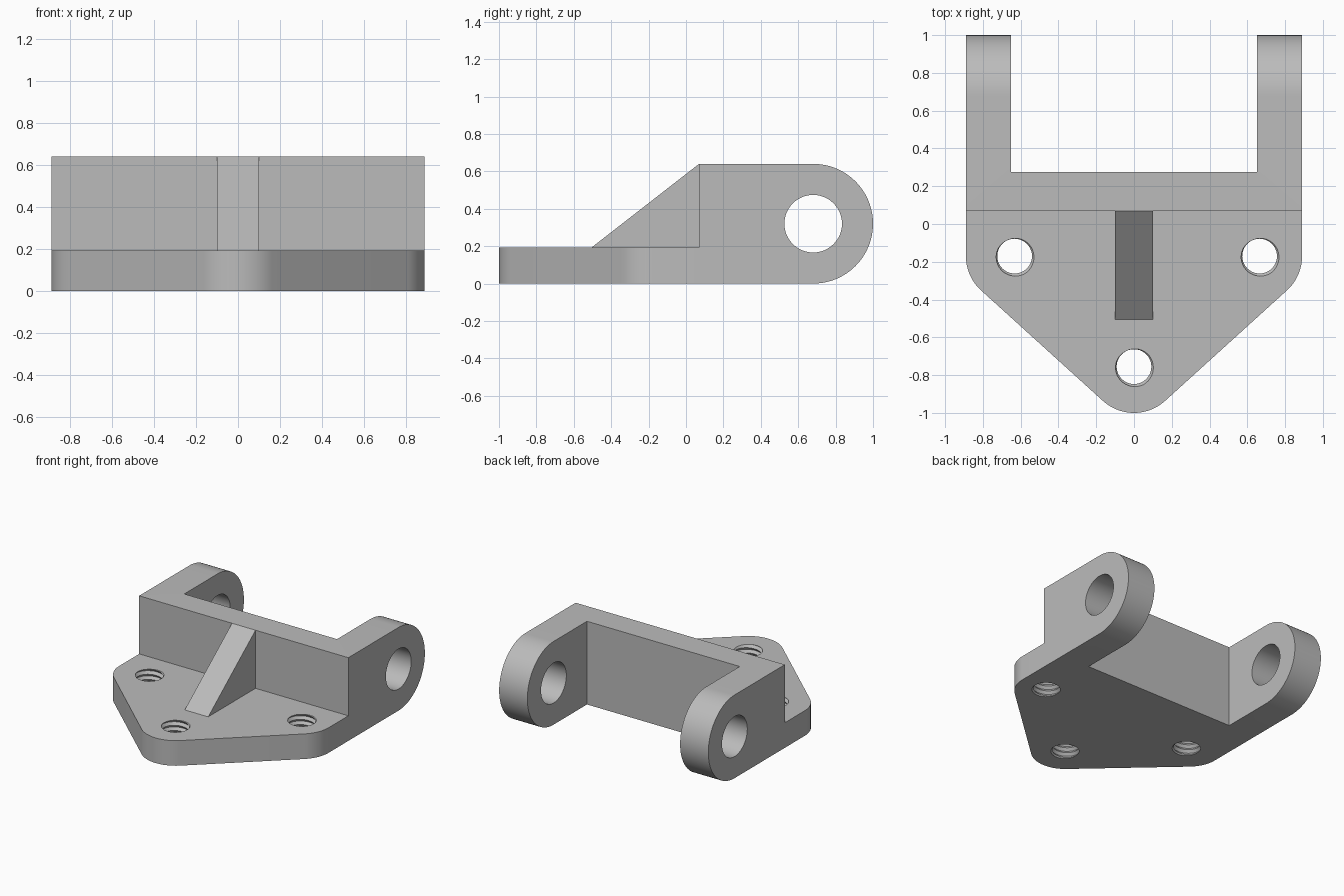
import bpy, bmesh
from math import cos, sin, pi, atan2
from mathutils import Vector

cube = bpy.data.objects.get("Cube")
if cube:
    bpy.data.objects.remove(cube, do_unlink=True)

grey = bpy.data.materials.new("light grey metal")
grey.use_nodes = True
colour = (0.5, 0.5, 0.5, 1)
grey.diffuse_color = colour
grey.node_tree.nodes["Principled BSDF"].inputs["Base Color"].default_value = colour


def finish(name, bm):
    bmesh.ops.recalc_face_normals(bm, faces=bm.faces[:])
    mesh = bpy.data.meshes.new(name)
    bm.to_mesh(mesh)
    bm.free()
    mesh.materials.append(grey)
    obj = bpy.data.objects.new(name, mesh)
    bpy.context.collection.objects.link(obj)
    return obj


def prism(name, outline, axis, low, high):
    """Extrude a closed 2D outline along x (outline is y, z) or z (outline is x, y)."""
    bm = bmesh.new()
    place = (lambda a, b: (low, a, b)) if axis == "x" else (lambda a, b: (a, b, low))
    face = bm.faces.new([bm.verts.new(place(a, b)) for a, b in outline])
    made = bmesh.ops.extrude_face_region(bm, geom=[face])["geom"]
    shift = Vector((high - low, 0, 0)) if axis == "x" else Vector((0, 0, high - low))
    bmesh.ops.translate(bm, vec=shift, verts=[v for v in made if isinstance(v, bmesh.types.BMVert)])
    return finish(name, bm)


def arc(cx, cy, r, start, end, steps):
    return [(cx + r * cos(start + (end - start) * i / steps),
             cy + r * sin(start + (end - start) * i / steps)) for i in range(steps + 1)]


def threaded_cutter(x, y, minor=0.092, major=0.108, pitch=0.04, sides=40, rows=17):
    """Closed screw-shaped solid: ridge and groove rows wind up one helix."""
    bm = bmesh.new()
    grid = []
    for j in range(rows):
        r = major if j % 2 else minor
        grid.append([bm.verts.new((x + r * cos(2 * pi * i / sides), y + r * sin(2 * pi * i / sides),
                                   -0.06 + pitch * (j / 2 + i / sides))) for i in range(sides)])
    for j in range(rows - 1):
        for i in range(sides - 1):
            bm.faces.new((grid[j][i], grid[j][i + 1], grid[j + 1][i + 1], grid[j + 1][i]))
        if j + 3 < rows:
            bm.faces.new((grid[j][-1], grid[j + 2][0], grid[j + 3][0], grid[j + 1][-1]))
    bmesh.ops.holes_fill(bm, edges=[e for e in bm.edges if e.is_boundary], sides=0)
    bmesh.ops.triangulate(bm, faces=[f for f in bm.faces if len(f.verts) > 4])
    return finish("thread_cutter", bm)


def combine(target, tool, operation):
    tool.hide_render = True
    mod = target.modifiers.new(operation.lower(), 'BOOLEAN')
    mod.operation, mod.object, mod.solver = operation, tool, 'EXACT'
    with bpy.context.temp_override(object=target, active_object=target):
        bpy.ops.object.modifier_apply(modifier=mod.name)
    bpy.data.objects.remove(tool, do_unlink=True)


HALF, PLATE, TALL, WALL = 0.89, 0.193, 0.64, 0.07
HOLE_X, HOLE_Y, NOSE_Y, ROUND = 0.645, -0.17, -0.755, 0.245

# Base plate: rounded triangle in plan
slope = atan2(HOLE_X, HOLE_Y - NOSE_Y)
outline = [(-HALF, WALL)]
outline += arc(-HOLE_X, HOLE_Y, ROUND, pi, pi + slope, 12)
outline += arc(0, NOSE_Y, ROUND, pi + slope, 2 * pi - slope, 24)
outline += arc(HOLE_X, HOLE_Y, ROUND, 2 * pi - slope, 2 * pi, 12)
outline += [(HALF, WALL)]
body = prism("bracket_body", outline, "z", 0, PLATE)

# Upright wall with two round-ended lugs, cut from one side profile
R, LUG_Y = TALL / 2, 0.68
lugs = prism("wall_and_lugs", [(WALL, TALL), (WALL, 0)] + arc(LUG_Y, R, R, -pi / 2, pi / 2, 48),
             "x", -HALF, HALF)
gap = prism("lug_gap", [(0.275, -1), (1.5, -1), (1.5, 1), (0.275, 1)], "x", -0.65, 0.65)
combine(lugs, gap, 'DIFFERENCE')
pin = prism("pin_hole", arc(LUG_Y, R, 0.154, 0, 2 * pi, 48)[:-1], "x", -1.2, 1.2)
combine(lugs, pin, 'DIFFERENCE')
combine(body, lugs, 'UNION')

# Triangular rib between plate and wall, sunk slightly into both
rib = prism("rib", [(-0.505, PLATE), (WALL, TALL), (WALL + 0.05, TALL),
                    (WALL + 0.05, PLATE - 0.05), (-0.505, PLATE - 0.05)], "x", -0.1, 0.1)
combine(body, rib, 'UNION')

# Threaded mounting holes
for x, y in ((-0.632, HOLE_Y), (0.665, HOLE_Y), (0, NOSE_Y)):
    combine(body, threaded_cutter(x, y), 'DIFFERENCE')

# Smooth rounds, sharp edges
for obj in bpy.context.selected_objects:
    obj.select_set(False)
body.select_set(True)
bpy.context.view_layer.objects.active = body
bpy.ops.object.shade_smooth_by_angle(angle=pi / 6)
